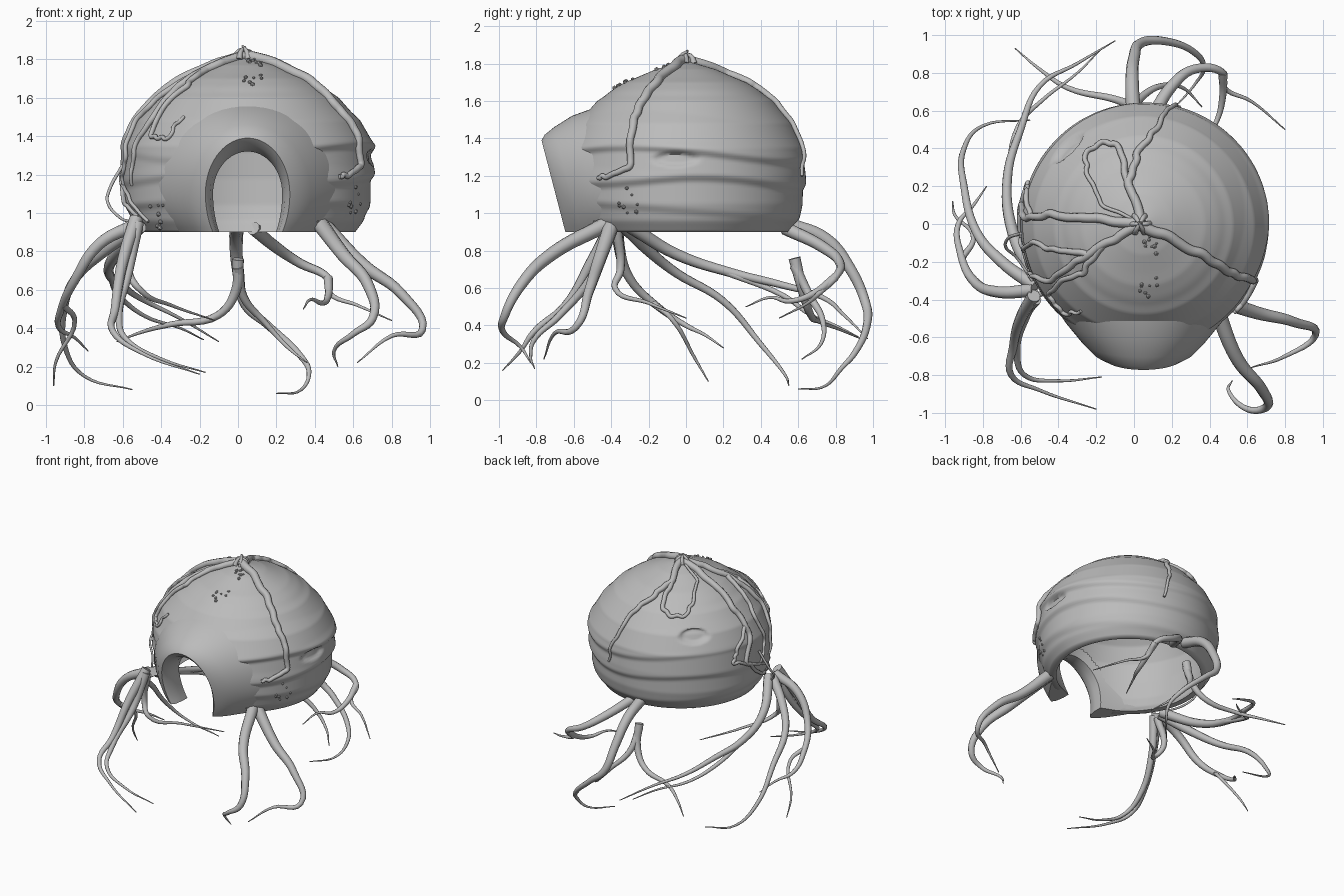
import bpy
import bmesh
import math
import random
from mathutils import Vector

random.seed(4)
if "Cube" in bpy.data.objects:
    bpy.data.objects.remove(bpy.data.objects["Cube"], do_unlink=True)

clay = bpy.data.materials.new("plain_grey")
clay.use_nodes = True
GREY = (0.5, 0.5, 0.5, 1)
clay.diffuse_color = GREY
clay.node_tree.nodes["Principled BSDF"].inputs["Base Color"].default_value = GREY

CENTRE_X = 0.05
FLOOR = 0.9
PROFILE = [(0.90, 0.56), (0.96, 0.605), (1.05, 0.63), (1.2, 0.64), (1.35, 0.635), (1.48, 0.58),
           (1.6, 0.475), (1.7, 0.325), (1.77, 0.16), (1.815, 0.0)]


def add_object(name, bm, angle=40):
    bmesh.ops.recalc_face_normals(bm, faces=bm.faces)
    mesh = bpy.data.meshes.new(name)
    bm.to_mesh(mesh)
    bm.free()
    mesh.materials.append(clay)
    obj = bpy.data.objects.new(name, mesh)
    bpy.context.collection.objects.link(obj)
    bpy.ops.object.select_all(action="DESELECT")
    obj.select_set(True)
    bpy.context.view_layer.objects.active = obj
    bpy.ops.object.shade_smooth_by_angle(angle=math.radians(angle))


# Dome shape: profile plus overlapping wavy ledges and almond-shaped hollows
def profile_radius(z):
    for (low, wide), (high, narrow) in zip(PROFILE, PROFILE[1:]):
        if low <= z <= high:
            return wide + (narrow - wide) * (z - low) / (high - low)
    return 0


def ledge(z, line, size, reach):
    rise = min(1, max(0, (z - line) / 0.05 + 0.5))
    fade = min(1, max(0, 1 - (z - line) / reach))
    return size * rise * rise * (3 - 2 * rise) * fade


def hollow(theta, z, where, height, width, tall, depth):
    turn = math.remainder(theta - math.radians(where), math.tau)
    off = (turn / width) ** 2 + ((z - height) / tall) ** 2
    return depth * min(1, max(0, 1 - off) * 2)


def dome_radius(theta, z):
    radius = profile_radius(z)
    side = 0.5 + 0.5 * math.cos(theta)
    back = max(0, math.sin(theta))
    radius -= 0.02 * back * min(1, radius)
    radius += ledge(z, 1.01 - 0.05 * math.sin(theta), 0.012, 0.2)
    radius += ledge(z, 1.17 + 0.02 * math.sin(3 * theta + 1) - 0.02 * back, 0.012 + 0.015 * side, 0.2)
    radius += ledge(z, 1.31 + 0.04 * math.cos(2 * theta + 1), 0.006 + 0.024 * side, 0.2)
    radius += ledge(z, 1.645, 0.01, 0.08)
    radius -= hollow(theta, z, 135, 1.47, 0.2, 0.05, 0.03)
    radius -= hollow(theta, z, -5, 1.29, 0.2, 0.04, 0.02)
    return radius


def ring_point(theta, radius, z):
    return Vector((CENTRE_X + radius * math.cos(theta), radius * math.sin(theta), z))


def in_doorway(face):
    c = face.calc_center_median()
    wide = (c.x - CENTRE_X) / 0.24
    tall = max(0, c.z - 1.1) / 0.27
    return c.y < 0 and wide ** 2 + tall ** 2 < 1


# Dome: rough outer wall, smooth inner wall, flat rim, with the doorway left open
def build_dome():
    bm = bmesh.new()
    columns, rows = 200, 110
    turns = [i / columns * math.tau for i in range(columns)]
    outer, inner = [], []
    for j in range(rows):
        z = FLOOR + 0.913 * math.sin(j / rows * math.pi / 2)
        outer.append([bm.verts.new(ring_point(t, dome_radius(t, z), z)) for t in turns])
        low = FLOOR + (z - FLOOR) * 0.93
        inner.append([bm.verts.new(ring_point(t, profile_radius(z) * 0.92, low)) for t in turns])
    rings = inner[::-1] + outer
    for a, b in zip(rings, rings[1:]):
        for i in range(columns):
            k = (i + 1) % columns
            bm.faces.new((a[i], a[k], b[k], b[i]))
    bm.faces.new(rings[0])
    bm.faces.new(rings[-1])
    bmesh.ops.recalc_face_normals(bm, faces=bm.faces)
    bmesh.ops.delete(bm, geom=[f for f in bm.faces if in_doorway(f)], context="FACES")
    add_object("dome", bm, 60)


# Arch of the entrance: stretched above, narrowing to the floor below
ARCH_END = math.radians(35)
ARCH_STEPS = 48


def arch_point(step, y, half_width, rise):
    angle = -ARCH_END + (math.pi + 2 * ARCH_END) * step / ARCH_STEPS
    s = math.sin(angle)
    z = 1.1 + (rise * s if s > 0 else 0.2 * s / math.sin(ARCH_END))
    return Vector((CENTRE_X + half_width * math.cos(angle), y - 0.26 * (z - FLOOR), z))


def build_sweep(name, section):
    bm = bmesh.new()
    loops = []
    for step in range(ARCH_STEPS + 1):
        loops.append([bm.verts.new(arch_point(step, *p)) for p in section])
    count = len(section)
    for a, b in zip(loops, loops[1:]):
        for i in range(count):
            k = (i + 1) % count
            bm.faces.new((a[i], a[k], b[k], b[i]))
    bm.faces.new(loops[0])
    bm.faces.new(loops[-1])
    add_object(name, bm)


build_dome()

# Flared entrance with a chamfered lip
build_sweep("entrance_hood", [
    (-0.33, 0.50, 0.46), (-0.45, 0.42, 0.42), (-0.56, 0.33, 0.36), (-0.62, 0.27, 0.32), (-0.645, 0.22, 0.29),
    (-0.62, 0.195, 0.255), (-0.55, 0.18, 0.22), (-0.49, 0.18, 0.22), (-0.43, 0.36, 0.36)])


# Tapered tubes for roots and creepers
def tube(name, points, thick, thin):
    curve = bpy.data.curves.new(name, "CURVE")
    curve.dimensions = "3D"
    curve.bevel_depth = 1
    curve.bevel_resolution = 3
    curve.resolution_u = 6
    curve.use_fill_caps = True
    spline = curve.splines.new("BEZIER")
    spline.bezier_points.add(len(points) - 1)
    for i, (knot, point) in enumerate(zip(spline.bezier_points, points)):
        knot.co = point
        knot.radius = thick + (thin - thick) * i / (len(points) - 1)
        knot.handle_left_type = knot.handle_right_type = "AUTO"
    source = bpy.data.objects.new(name + "_path", curve)
    bpy.context.collection.objects.link(source)
    graph = bpy.context.evaluated_depsgraph_get()
    mesh = bpy.data.meshes.new_from_object(source.evaluated_get(graph))
    bpy.data.objects.remove(source, do_unlink=True)
    bm = bmesh.new()
    bm.from_mesh(mesh)
    bpy.data.meshes.remove(mesh)
    add_object(name, bm, 60)


def root(name, *points, thick=0.036, thin=0.003):
    tube(name, [Vector(p) / 100 for p in points], thick, thin)


def on_dome(point, lift):
    core = Vector((CENTRE_X, 0, 1.0))
    ray = point - core
    low, high = 0, 3
    for _ in range(30):
        mid = (low + high) / 2
        p = core + ray * mid
        inside = math.hypot(p.x - CENTRE_X, p.y) < dome_radius(math.atan2(p.y, p.x - CENTRE_X), p.z)
        low, high = (mid, high) if inside else (low, mid)
    return core + ray * low + ray.normalized() * lift


def creeper(name, *points, thick=0.022, thin=0.009):
    path = [Vector(p) / 100 for p in points]
    fine = []
    for a, b in zip(path, path[1:]):
        for t in range(4):
            wobble = Vector([random.uniform(-0.008, 0.008) for _ in range(3)])
            fine.append(on_dome(a.lerp(b, t / 4) + wobble, 0.01))
    fine.append(on_dome(path[-1], 0.006))
    tube(name, fine, thick, thin)


# Roots under the front corners
root("front_right_root_outer", (-53, -38, 97), (-60, -50, 75), (-64, -65, 50), (-65, -80, 38), (-50, -88, 27), (-20, -98, 16))
root("front_right_root_inner", (-52, -40, 95), (-57, -48, 70), (-62, -68, 45), (-58, -80, 34), (-40, -83, 24), (-17, -81, 17), thick=0.03)
root("front_right_root_under", (-53, -37, 92), (-57, -35, 70), (-51, -38, 60), (-35, -20, 52), (-12, 0, 44), thick=0.028)
root("front_left_root_inner", (43, -43, 94), (55, -72, 78), (68, -88, 62), (70, -97, 45), (60, -98, 37), (50, -88, 28), (52, -83, 20), thick=0.042)
root("front_left_root_outer", (45, -40, 93), (65, -47, 73), (85, -52, 58), (96, -59, 39), (80, -70, 36), (62, -76, 22), thick=0.042)

# Roots trailing along the right side
root("side_root_short", (-53, -35, 94), (-72, -36, 84), (-85, -30, 65), (-92, -15, 50), (-93, 0, 40), (-85, 10, 35), (-78, 20, 28))
root("side_root_middle", (-52, -33, 93), (-70, -20, 80), (-83, -5, 68), (-90, 20, 53), (-90, 40, 30), (-80, 52, 15), (-55, 55, 8))
root("side_root_long", (-51, -30, 93), (-64, -5, 78), (-67, 25, 68), (-60, 50, 62), (-50, 73, 55), (-30, 85, 45), (-10, 97, 33))
root("side_root_fork", (-67, 20, 69), (-61, 52, 56), (-48, 66, 46), (-30, 80, 40), (-18, 92, 34), thick=0.018)
root("side_root_tip", (-91, -18, 52), (-85, -8, 44), (-95, 5, 22), (-96, 12, 10), thick=0.018)

# Roots under the back
root("back_root_long", (0, 55, 94), (-1, 75, 86), (0, 88, 70), (4, 96, 52), (15, 97, 42), (33, 90, 25), (37, 83, 17), (33, 75, 8), (20, 60, 6), thick=0.04)
root("back_root_left", (8, 53, 92), (20, 73, 82), (32, 82, 74), (47, 80, 66), (48, 72, 58), (62, 65, 52), (80, 50, 44))
root("back_root_hook", (47, 80, 66), (47, 68, 57), (44, 55, 53), (38, 45, 55), (34, 32, 50), thick=0.024)
root("back_root_stub", (0, 58, 76), (-1, 62, 60), (-10, 66, 47), (-35, 72, 42), (-50, 82, 38), (-63, 93, 33), thick=0.032)
root("back_root_stub_fork", (0, 58, 72), (3, 66, 56), (14, 73, 43), (26, 72, 30), (36, 62, 22), thick=0.028)

# Creepers spreading from the crown over the dome
creeper("creeper_front_left", (4, 0, 183), (30, -13, 172), (50, -25, 158), (62, -30, 145), (64, -30, 125), (58, -42, 120), (53, -47, 119), thick=0.03, thin=0.012)
creeper("creeper_back", (4, 1, 183), (-3, 22, 175), (2, 38, 168), (12, 50, 155), (18, 60, 140), (24, 62, 120), thick=0.026)
creeper("creeper_back_loop", (-3, 22, 175), (-9, 43, 165), (-18, 45, 162), (-27, 38, 162), (-25, 25, 170), (-17, 10, 176), (0, 2, 182), thick=0.018)
creeper("creeper_right", (2, 0, 183), (-24, 3, 172), (-44, 5, 158), (-58, 3, 142), (-62, 10, 122), (-60, -5, 108), (-56, -25, 98), thick=0.028)
creeper("creeper_right_loop", (-55, 4, 148), (-60, 18, 135), (-58, 22, 125), (-62, 4, 118), (-60, -20, 110), (-52, -35, 95), thick=0.014)
creeper("creeper_front_right", (2, -1, 183), (-15, -10, 175), (-30, -20, 165), (-45, -30, 150), (-55, -28, 135), (-58, -25, 115), thick=0.026)
creeper("creeper_middle_fork", (-24, -16, 169), (-38, -14, 160), (-52, -10, 147), (-60, -14, 130), (-62, -8, 115), thick=0.018)
creeper("creeper_front_fork", (-17, -11, 174), (-26, -25, 165), (-38, -30, 155), (-46, -38, 140), (-36, -46, 138), (-28, -46, 150), thick=0.018)
root("loose_tendril", (-60, -5, 125), (-67, -8, 112), (-68, -12, 106), (-62, -18, 98), (-54, -30, 95), thick=0.009, thin=0.007)

# Knotted crown
for i in range(6):
    turn = i * math.tau / 6
    out = Vector((math.cos(turn), math.sin(turn), 0))
    base = Vector((0.03, 0, 1.82))
    tube("crown_knot", [base + out * 0.05 - Vector((0, 0, 0.02)), base + out * 0.03 + Vector((0, 0, 0.02)),
                        base - out * 0.012 + Vector((0, 0, 0.025 + 0.005 * i))], 0.018, 0.006)

# Small grit clusters on the surface
grit = bmesh.new()
for x, y, z, spread in ((-0.42, -0.45, 0.97, 0.09), (0.38, -0.48, 1.0, 0.08), (0.6, -0.3, 1.06, 0.1),
                        (0.08, -0.12, 1.77, 0.07), (0.08, -0.32, 1.66, 0.06)):
    for _ in range(9):
        jitter = Vector([random.uniform(-spread, spread) for _ in range(3)])
        spot = on_dome(Vector((x, y, z)) + jitter * 0.8, 0.004)
        made = bmesh.ops.create_icosphere(grit, subdivisions=1, radius=random.uniform(0.007, 0.014))
        bmesh.ops.translate(grit, verts=made["verts"], vec=spot)
add_object("grit", grit, 20)
